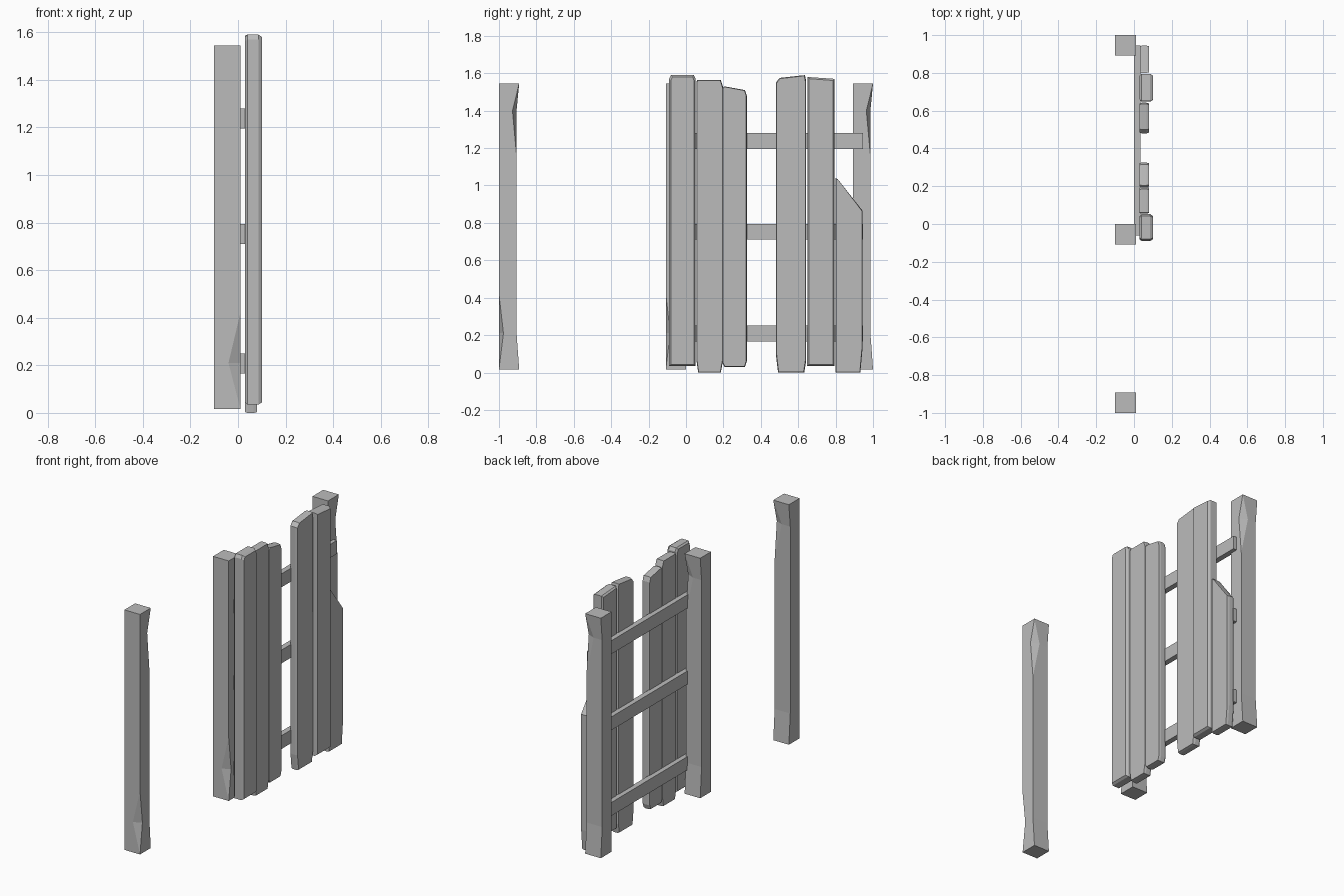
import bpy, bmesh

if "Cube" in bpy.data.objects:
    bpy.data.objects.remove(bpy.data.objects["Cube"], do_unlink=True)

grey = bpy.data.materials.new("plain grey")
grey.use_nodes = True
colour = (0.5, 0.5, 0.5, 1)
grey.diffuse_color = colour
grey.node_tree.nodes["Principled BSDF"].inputs["Base Color"].default_value = colour


def loft(name, rings):
    """Skin a stack of matching rings and cap both ends."""
    bm = bmesh.new()
    loops = [[bm.verts.new(p) for p in ring] for ring in rings]
    n = len(loops[0])
    for a, b in zip(loops, loops[1:]):
        for i in range(n):
            j = (i + 1) % n
            bm.faces.new((a[i], a[j], b[j], b[i]))
    bm.faces.new(loops[0][::-1])
    bm.faces.new(loops[-1])
    bmesh.ops.remove_doubles(bm, verts=bm.verts, dist=0.0004)
    bmesh.ops.recalc_face_normals(bm, faces=bm.faces)
    mesh = bpy.data.meshes.new(name)
    bm.to_mesh(mesh)
    bm.free()
    mesh.materials.append(grey)
    obj = bpy.data.objects.new(name, mesh)
    bpy.context.collection.objects.link(obj)
    return obj


def post(name, y0):
    """Square post, flared at the ends, with a chip out of two corners."""
    x0, x1 = -0.1, 0.01
    # height, waist on the +y side, low chip, high chip
    levels = [(0.017, 0, 0, 0), (0.21, 0.014, 1, 0), (0.42, 0.014, 0, 0),
              (1.16, 0.014, 0, 0), (1.40, 0.014, 0, 1), (1.545, 0, 0, 0)]
    rings = []
    for z, waist, low, high in levels:
        y1 = y0 + 0.108 - waist
        rings.append([(x0, y0, z),
                      (x1 - 0.05 * low, y0, z), (x1, y0 + 0.024 * low, z),
                      (x1, y1 - 0.022 * high, z), (x1 - 0.05 * high, y1, z),
                      (x0, y1, z)])
    loft(name, rings)


def plank(name, outline, front, inset=0.009):
    """Upright board from a y-z outline, with chamfered front and back."""
    back = 0.03
    ys = [p[0] for p in outline]
    zs = [p[1] for p in outline]
    cy, cz = (min(ys) + max(ys)) / 2, (min(zs) + max(zs)) / 2
    sy = 1 - 2 * inset / (max(ys) - min(ys))
    sz = 1 - 2 * inset / (max(zs) - min(zs))
    small = [(cy + (y - cy) * sy, cz + (z - cz) * sz) for y, z in outline]
    stack = [(back, small), (back + 0.01, outline),
             (front - 0.014, outline), (front, small)]
    loft(name, [[(x, y, z) for y, z in ring] for x, ring in stack])


# Posts
for name, y in (("far_post", -1), ("hinge_post", -0.108), ("latch_post", 0.892)):
    post(name, y)

# Cross rails
for name, z in (("lower_rail", 0.165), ("middle_rail", 0.71), ("upper_rail", 1.195)):
    loft(name, [[(0, y, z), (0.035, y, z), (0.035, y, z + 0.085), (0, y, z + 0.085)]
                for y in (-0.06, 0.945)])

# Thick boards
plank("thick_board_right", [(-0.09, 0.035), (0.052, 0.035), (0.052, 1.57),
                            (0.042, 1.59), (-0.08, 1.59), (-0.09, 1.57)], 0.1)
plank("thick_board_left", [(0.648, 0.035), (0.795, 0.035), (0.795, 1.57),
                           (0.65, 1.58)], 0.1)

# Thin boards with worn ends
plank("thin_board_a", [(0.055, 0.07), (0.065, 0), (0.186, 0), (0.197, 0.06),
                       (0.197, 1.53), (0.185, 1.565), (0.06, 1.565), (0.055, 1.55)],
      0.08, 0.003)
plank("thin_board_b", [(0.195, 0.05), (0.205, 0.03), (0.315, 0.03), (0.325, 0.06),
                       (0.325, 1.48), (0.315, 1.51), (0.205, 1.53), (0.195, 1.52)],
      0.08, 0.003)
plank("thin_board_c", [(0.48, 0.1), (0.492, 0), (0.632, 0), (0.642, 0.06),
                       (0.642, 1.56), (0.636, 1.59), (0.5, 1.575), (0.48, 1.55)],
      0.08, 0.004)
plank("broken_board", [(0.8, 0), (0.932, 0), (0.944, 0.13), (0.944, 0.865),
                       (0.81, 1.035), (0.8, 1.04)], 0.08, 0.003)
